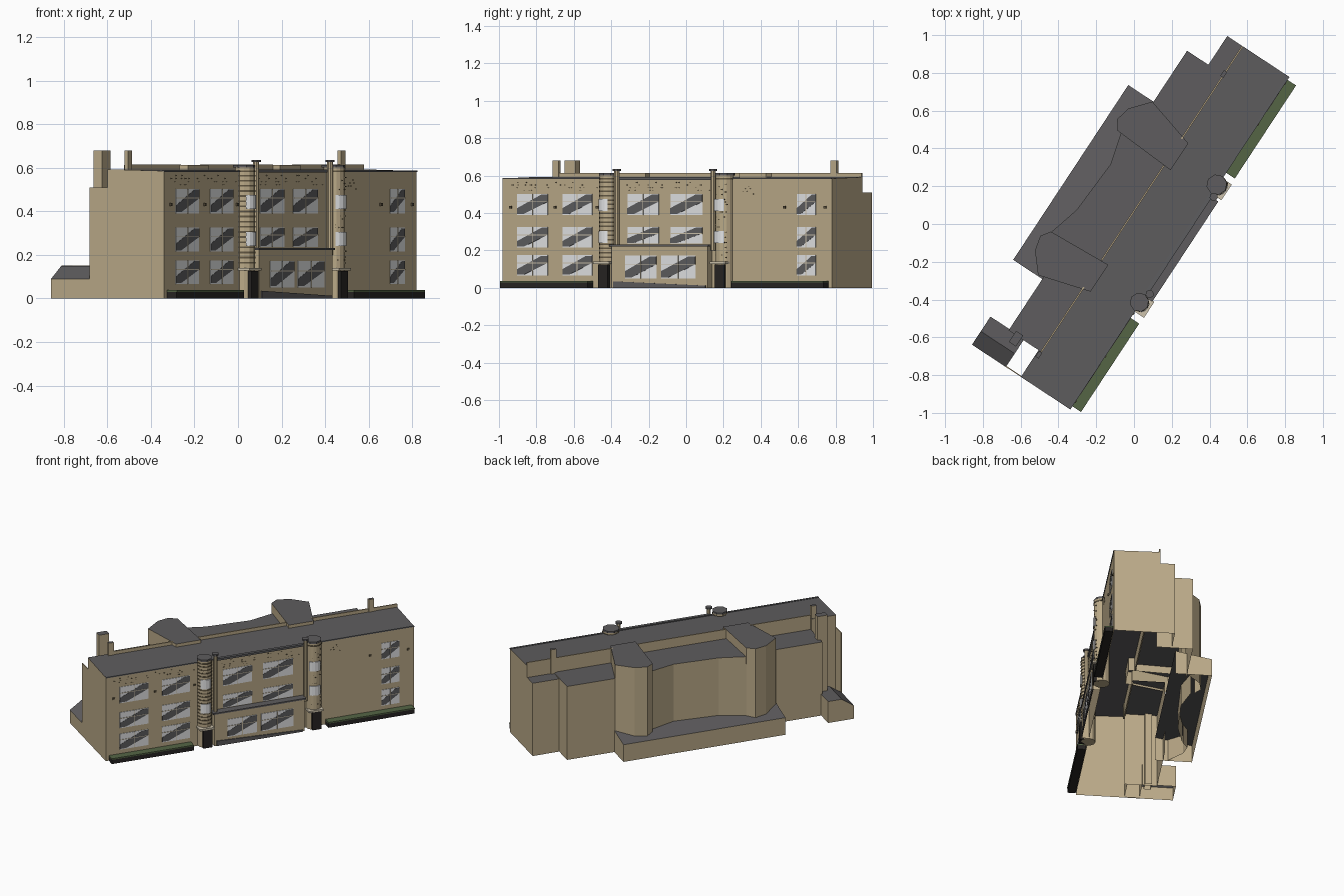
import bpy, bmesh, math, random
from mathutils import Vector

if "Cube" in bpy.data.objects:
    bpy.data.objects.remove(bpy.data.objects["Cube"])
random.seed(4)

# Plan frame: u runs along the street facade, v points out of it
ORIGIN = Vector((-0.34, -0.98, 0))
ALONG = Vector((0.55, 0.835, 0)).normalized()
OUT = Vector((ALONG.y, -ALONG.x, 0))
LENGTH = 2.108
BACK = -0.293


def world(u, v, z):
    return ORIGIN + ALONG * u + OUT * v + Vector((0, 0, z))


def material(name, rgb):
    m = bpy.data.materials.new(name)
    m.use_nodes = True
    m.diffuse_color = (*rgb, 1)
    bsdf = m.node_tree.nodes["Principled BSDF"]
    bsdf.inputs["Base Color"].default_value = (*rgb, 1)
    bsdf.inputs["Roughness"].default_value = 0.9
    return m


STONE = material("tan stone", (0.50, 0.405, 0.25))
ROOF = material("grey roofing", (0.112, 0.108, 0.112))
GLASS = material("pale glass", (0.82, 0.83, 0.84))
SHADE = material("dark glass", (0.11, 0.11, 0.115))
FRAME = material("cream frame", (0.62, 0.55, 0.42))
BRICK = material("brown brick", (0.12, 0.095, 0.055))
DOOR = material("dark door", (0.02, 0.018, 0.017))
GREEN = material("hedge green", (0.09, 0.13, 0.06))


class Part:
    """Collects solids into one named object."""

    def __init__(self, name, *mats):
        self.name, self.mats, self.bm = name, mats, bmesh.new()

    def loft(self, low, high, floor=True, roof=True, top_mat=0, skip=()):
        a = [self.bm.verts.new(p) for p in low]
        b = [self.bm.verts.new(p) for p in high]
        n = len(a)
        for i in range(n):
            j = (i + 1) % n
            if i not in skip:
                self.bm.faces.new((a[i], a[j], b[j], b[i]))
        if roof:
            self.bm.faces.new(b).material_index = top_mat
        if floor:
            self.bm.faces.new(a[::-1])

    def prism(self, plan, z0, top, **options):
        height = top if callable(top) else (lambda u, v: top)
        self.loft([world(u, v, z0) for u, v in plan],
                  [world(u, v, height(u, v)) for u, v in plan], **options)

    def box(self, u0, u1, v0, v1, z0, top, **options):
        self.prism(rect(u0, u1, v0, v1), z0, top, **options)

    def round(self, u, v, r, z0, z1, sides):
        self.prism(arc(u, v, r, 0, 360 - 360 / sides, sides - 1), z0, z1)

    def plate(self, outline, v, thick):
        self.loft([world(u, v, z) for u, z in outline],
                  [world(u, v + thick, z) for u, z in outline])

    def done(self):
        bmesh.ops.recalc_face_normals(self.bm, faces=self.bm.faces)
        me = bpy.data.meshes.new(self.name)
        loose = [v for v in self.bm.verts if not v.link_faces]
        bmesh.ops.delete(self.bm, geom=loose, context='VERTS')
        self.bm.to_mesh(me)
        self.bm.free()
        for m in self.mats:
            me.materials.append(m)
        ob = bpy.data.objects.new(self.name, me)
        bpy.context.scene.collection.objects.link(ob)


def rect(u0, u1, v0, v1):
    return [(u0, v0), (u1, v0), (u1, v1), (u0, v1)]


def arc(u, v, r, start, end, steps):
    angles = [math.radians(start + (end - start) * i / steps) for i in range(steps + 1)]
    return [(u + r * math.cos(t), v + r * math.sin(t)) for t in angles]


def shell(name, plan, top, skip=()):
    """Open-bottomed block; skipped sides open into its neighbour."""
    p = Part(name, STONE, ROOF)
    p.prism(plan, 0, top, floor=False, top_mat=1, skip=skip)
    p.done()


# Main range with a roof rising slightly to the rear
shell("main_block", [(0, 0), (LENGTH, 0), (LENGTH, BACK), (0.17, BACK), (0.17, -0.31), (0, -0.31)],
      lambda u, v: 0.585 - 0.025 * v, skip=(2,))

# Rear wings and lower blocks
shell("rear_wing_left", rect(1.52, 1.926, BACK, -0.525), 0.515, skip=(0, 3))
shell("rear_corner_left", rect(1.926, LENGTH, BACK, -0.39), 0.51, skip=(0, 3))
shell("rear_wing_right", rect(0.17, 0.6, BACK, -0.5), 0.515, skip=(0, 1))
shell("rear_wing_middle", [(0.74, BACK), (1.36, BACK), (1.37, -0.578), (1.2, -0.533),
                           (0.9, -0.55), (0.72, -0.6)], 0.55, skip=(0, 1, 5))
shell("low_rear_block", rect(0.495, 1.603, -0.45, -0.685), lambda u, v: 0.12 + 0.2 * (v + 0.685),
      skip=(0,))

# Two faceted link towers, mirrored about the middle of the range
tower_plan = [(1.35, -0.25), (1.37, -0.6), (1.42, -0.635), (1.5, -0.616), (1.6, -0.53), (1.52, -0.25)]
for side, plan in (("left", tower_plan), ("right", [(2.1 - u, v) for u, v in tower_plan])):
    p = Part("link_tower_" + side, STONE, ROOF)
    p.prism(plan, 0.5, 0.613, floor=False, top_mat=1)
    p.prism(plan, 0, 0.5, floor=False, roof=False, skip=(0, 4, 5))
    p.done()

# Outbuilding with one sloping roof half, joined by a screen wall
shell("outbuilding_flat", rect(0.085, 0.178, -0.405, -0.62), 0.15, skip=(3,))
shell("outbuilding_slope", rect(0, 0.085, -0.405, -0.62), lambda u, v: 0.09 + 0.7 * u, skip=(1,))
p = Part("end_screen_wall", STONE)
p.box(0, 0.006, -0.41, -0.31, 0, 0.51)
p.done()

# Parapets and chimneys
p = Part("rear_parapets", STONE)
for u0, u1 in ((0.17, 0.58), (0.75, 1.35), (1.52, LENGTH)):
    p.box(u0, u1, BACK - 0.004, BACK + 0.004, 0.5, 0.615)
p.done()
p = Part("chimneys", STONE, ROOF)
p.box(0.12, 0.19, -0.465, -0.42, 0.0, 0.68, floor=False, top_mat=1)
for u in (0.15, 1.93):
    p.box(u - 0.018, u + 0.018, BACK - 0.012, BACK + 0.008, 0.5, 0.68, top_mat=1)
p.done()

# Entrance front between the stair turrets, with a low ramp at its foot
p = Part("entrance_front", STONE)
p.box(0.725, 1.34, 0, 0.045, 0, 0.222, floor=False)
p.done()
p = Part("entrance_roof", ROOF)
p.box(0.715, 1.35, -0.01, 0.052, 0.222, 0.232)
p.done()
p = Part("entrance_ramp", ROOF)
p.plate([(0.74, 0), (1.33, 0), (1.33, 0.012), (0.74, 0.035)], 0.045, 0.006)
p.done()
p = Part("dark_cornices", SHADE)
p.box(0.74, 1.36, -0.01, 0.012, 0.578, 0.592)
p.box(0, LENGTH, -0.01, 0.004, 0.581, 0.588)
p.done()

# Windows: pale pane, dark diagonal reflection, cream glazing bars
panes, shades, bars = Part("window_panes", GLASS), Part("window_reflections", SHADE), Part("window_bars", FRAME)


def window(u0, u1, z0, z1, v=0.0):
    w, h = u1 - u0, z1 - z0
    panes.plate([(u0, z0), (u1, z0), (u1, z1), (u0, z1)], v, 0.003)
    band = [(0.0, 0.05), (0.22, 0.05), (1, 0.62), (1, 0.97), (0.8, 0.97), (0, 0.32)]
    shades.plate([(u0 + a * w, z0 + b * h) for a, b in band], v, 0.0045)
    c, t = u0 + w * 0.5, 0.002
    bars.plate([(c - t, z0), (c + t, z0), (c + t, z1), (c - t, z1)], v, 0.006)
    m = z0 + h * 0.62
    bars.plate([(u0, m - t), (u1, m - t), (u1, m + t), (u0, m + t)], v, 0.006)


rows = [(0.065, 0.175), (0.215, 0.325), (0.39, 0.503)]
for u0, u1 in ((0.095, 0.29), (0.385, 0.575), (0.8, 1.0), (1.075, 1.28), (1.885, 2.006)):
    for i, (z0, z1) in enumerate(rows):
        if 0.7 < u0 < 1.3:
            if i == 0:
                continue
            z0 = max(z0, 0.236)
        window(u0, u1, z0, z1)
for u0, u1 in ((0.815, 1.015), (1.045, 1.265)):
    window(u0, u1, 0.05, 0.172, 0.045)

# Stair turrets with flat caps, doors, canopies and curved windows
turrets, caps = Part("stair_turrets", STONE), Part("turret_caps", ROOF)
doors, canopies = Part("turret_doors", DOOR), Part("door_canopies", FRAME)
rings = Part("turret_brick_bands", BRICK)
for u, r, sides in ((0.675, 0.046, 12), (1.42, 0.05, 16)):
    turrets.round(u, 0, r, 0, 0.6, sides)
    caps.round(u, -0.004, r + 0.005, 0.6, 0.613, 8)
    rings.round(u, 0, r + 0.003, 0.58, 0.588, sides)
    doors.box(u - 0.028, u + 0.032, 0.02, 0.055, 0, 0.125)
    canopies.box(u - 0.055, u + 0.045, 0.0, 0.062, 0.128, 0.14)
    for z0, z1 in ((0.24, 0.305), (0.41, 0.475)):
        panes.prism(arc(u, 0, r + 0.006, 60, 140, 4) + arc(u, 0, r - 0.006, 140, 60, 4), z0, z1)
for i in range(18):
    rings.round(0.675, 0, 0.048, 0.16 + i * 0.0235, 0.168 + i * 0.0235, 12)

# Slim capped shafts beside the turrets
shafts = Part("capped_shafts", STONE)
for u in (0.742, 1.358):
    shafts.round(u, 0.018, 0.014, 0.2, 0.625, 8)
    caps.round(u, 0.018, 0.022, 0.625, 0.636, 8)
for part in (turrets, caps, doors, canopies, rings, panes, shades, bars, shafts):
    part.done()

# Scattered dark bricks along the top of the wall and on the plain turret
p = Part("brick_flecks", BRICK)
for u0, u1, z_low, count in ((0.05, 0.6, 0.52, 30), (0.78, 1.32, 0.52, 30), (1.48, 1.6, 0.5, 6)):
    for i in range(count):
        u, z = random.uniform(u0, u1), z_low + 0.014 * random.randint(0, 3)
        p.box(u, u + 0.008, 0, 0.003, z, z + 0.0035)
for i in range(40):
    u, z = 1.42 + random.uniform(-0.04, 0.035), 0.16 + 0.0135 * random.randint(0, 30)
    v = math.sqrt(0.05 ** 2 - (u - 1.42) ** 2)
    p.box(u, u + 0.009, v - 0.008, v + 0.001, z, z + 0.005)
for u in (0.045, 0.33, 0.6, 1.8, 2.06):
    p.box(u, u + 0.014, 0, 0.008, 0.425, 0.437)
p.done()

# Planted beds along the foot of the facade
beds, hedges = Part("planter_beds", DOOR), Part("hedges", GREEN)
for u0, u1 in ((0.02, 0.58), (1.5, 2.09)):
    beds.box(u0, u1, 0.004, 0.057, 0, 0.03)
    hedges.box(u0, u1, 0.004, 0.058, 0.03, 0.038)
beds.done()
hedges.done()
